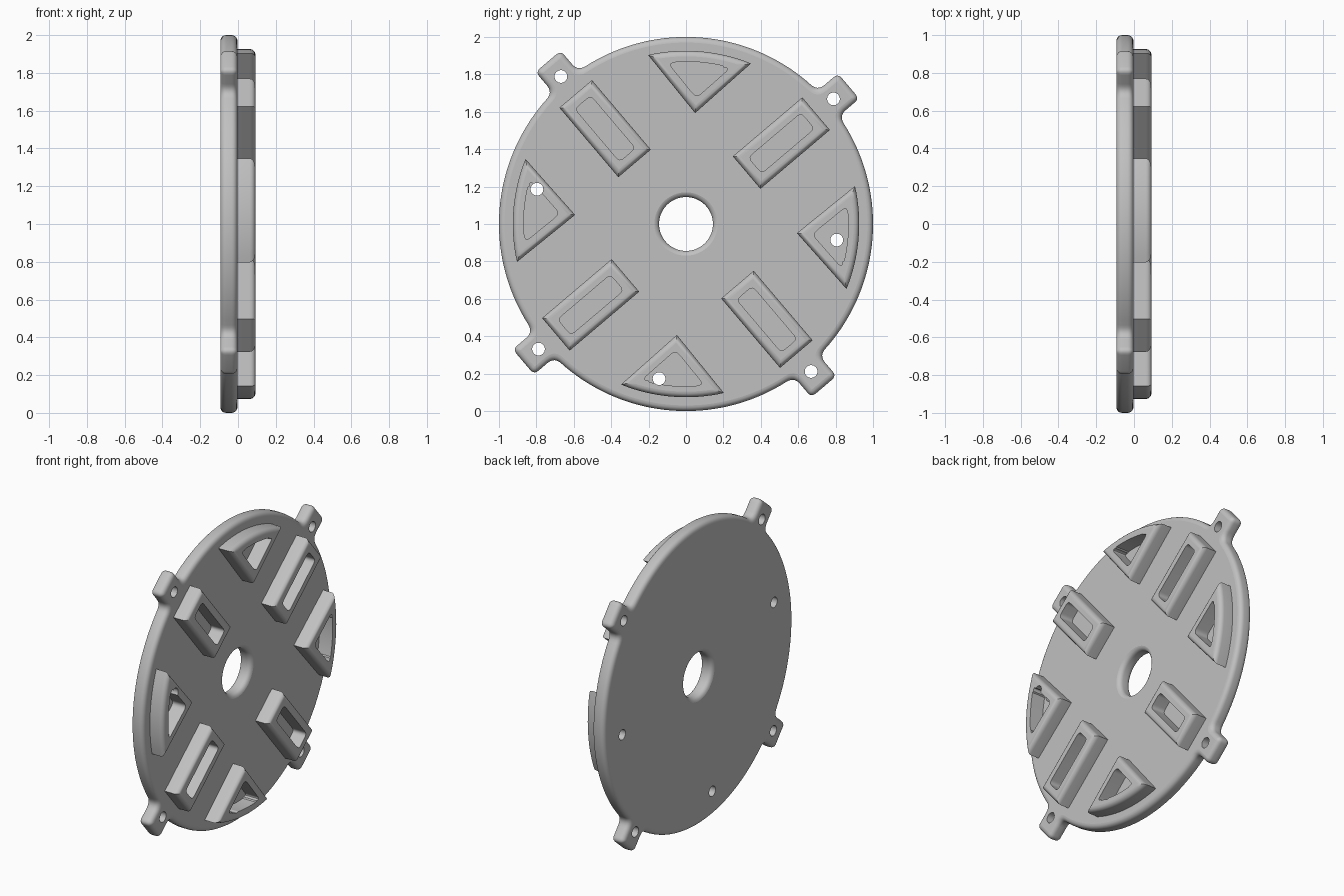
import bpy, bmesh
from math import sin, cos, pi, radians, sqrt, atan2
from mathutils import Matrix, Vector

cube = bpy.data.objects.get("Cube")
if cube:
    bpy.data.objects.remove(cube, do_unlink=True)

BACK, FACE, TOP = -0.0935, -0.003, 0.0925   # depth levels along x
SOFT = 0.03                                 # rounded edge size
TURN = radians(40.3)                        # rotation of the whole layout

# Rounded edge as (inset, depth below the face), from the side to the face
EDGE = [(SOFT * (1 - cos(k * pi / 10)), SOFT * (1 - sin(k * pi / 10))) for k in range(6)]

grey = bpy.data.materials.new("plain grey")
grey.use_nodes = True
grey.diffuse_color = (0.53, 0.53, 0.53, 1)
grey.node_tree.nodes["Principled BSDF"].inputs["Base Color"].default_value = (0.53, 0.53, 0.53, 1)


def place(angle):
    """Drawing plane (u, v) to upright (y, z), depth to x, turned about the hub."""
    upright = Matrix(((0, 0, 1, 0), (1, 0, 0, 0), (0, 1, 0, 0), (0, 0, 0, 1)))
    return Matrix.Translation((0, 0, 1)) @ upright @ Matrix.Rotation(angle, 4, 'Z')


def stack(name, rings, angle=0):
    """Closed skin over counter-clockwise (outline, depth) rings, lowest first."""
    bm = bmesh.new()
    loops = [[bm.verts.new((u, v, z)) for u, v in line] for line, z in rings]
    for a, b in zip(loops, loops[1:]):
        for k in range(len(a)):
            bm.faces.new((a[k - 1], a[k], b[k], b[k - 1]))
    bm.faces.new(loops[0][::-1])
    bm.faces.new(loops[-1])
    bm.transform(place(angle))
    mesh = bpy.data.meshes.new(name)
    bm.to_mesh(mesh)
    bm.free()
    mesh.materials.append(grey)
    obj = bpy.data.objects.new(name, mesh)
    bpy.context.scene.collection.objects.link(obj)
    return obj


def cutter(name, line, angle=0):
    return stack(name, [(line, -0.3), (line, 0.3)], angle)


def round_corner(before, p, after, size, steps=6):
    """Short curve that replaces the corner p."""
    p = Vector(p)
    a, b = (p + (Vector(q) - p).normalized() * size for q in (before, after))
    return [a * (1 - t) ** 2 + p * 2 * t * (1 - t) + b * t * t
            for t in (k / steps for k in range(steps + 1))]


def round_corners(points, size):
    out = []
    for i, p in enumerate(points):
        out += round_corner(points[i - 1], p, points[(i + 1) % len(points)], size)
    return out


def arc(radius, start, end, steps):
    return [Vector((radius * cos(start + (end - start) * k / steps),
                    radius * sin(start + (end - start) * k / steps))) for k in range(steps + 1)]


def circle(u, v, radius, count=32):
    return [p + Vector((u, v)) for p in arc(radius, 0, 2 * pi, count)[:-1]]


def cut(obj, cutters):
    for c in cutters:
        mod = obj.modifiers.new("cut", 'BOOLEAN')
        mod.operation, mod.solver, mod.object = 'DIFFERENCE', 'EXACT', c
    graph = bpy.context.evaluated_depsgraph_get()
    mesh = bpy.data.meshes.new_from_object(obj.evaluated_get(graph))
    obj.modifiers.clear()
    obj.data = mesh
    mesh.shade_smooth()
    mesh.set_sharp_from_angle(angle=radians(30))
    for poly in mesh.polygons:          # keep the broad faces truly flat
        poly.use_smooth = abs(poly.normal.x) < 0.999


# Plate: disc with four square lugs on curved roots
def plate_outline(inset):
    radius, end, half, fillet = 1 - inset, 1.14 - inset, 0.088 - inset, 0.05 + inset / 2
    root = Vector((sqrt(radius ** 2 - half ** 2), half))
    edge = atan2(root.y, root.x)
    rim = arc(radius, edge + fillet, pi / 2 - edge - fillet, 40)
    tip = round_corner((end, -half), (end, half), (root.x, half), 0.032 - inset)
    side = tip + round_corner((end, half), root, rim[0], fillet)
    other = [Vector((p.x, -p.y)) for p in reversed(side)]
    quarter = other + side + rim[1:-1]
    return [Matrix.Rotation(q * pi / 2, 2) @ p for q in range(4) for p in quarter]


rings = [(plate_outline(i), BACK + d) for i, d in reversed(EDGE)]
rings += [(plate_outline(i), FACE - d) for i, d in EDGE]
plate = stack("round_plate", rings, TURN)

# Bore cutter, flared past both faces so that the bore has soft lips
BORE = 0.144
lip = EDGE[:-1] + [(1.64 * SOFT, -0.26 * SOFT)]
rings = [(circle(0, 0, BORE + i, 64), BACK + d) for i, d in reversed(lip)]
rings += [(circle(0, 0, BORE + i, 64), FACE - d) for i, d in lip]
bore = stack("bore_cutter", rings)

# Bolt holes in the lugs and drain holes in the wedge pockets
HOLE = 0.034
lug_holes = [cutter("lug_hole_cutter", circle(1.034, 0, HOLE), TURN + q * pi / 2)
             for q in range(4)]
drain_holes = [cutter("drain_hole_cutter", circle(u, v, HOLE))
               for u, v in ((0.806, -0.086), (-0.797, 0.186), (-0.144, -0.827))]
cut(plate, [bore] + lug_holes + drain_holes)


# Raised hollow frames on the face
def wedge(inset):
    """Sector with a right-angled inner point and an outer arc."""
    apex, radius = 0.595 + inset * sqrt(2), 0.926 - inset
    u = (apex + sqrt(2 * radius ** 2 - apex ** 2)) / 2
    half = atan2(u - apex, u) * 0.965
    return [Vector((apex, 0))] + arc(radius, -half, half, 16)


def block(inset):
    u0, u1, half = 0.425 + inset, 0.912 - inset, 0.114 - inset
    return [(u0, -half), (u1, -half), (u1, half), (u0, half)]


def wedge_pocket():
    size = 0.035
    pts = wedge(0.058)
    apex, low, high = pts[0], pts[1], pts[-1]
    keep = [p for p in pts[2:-2] if abs(p.y) < high.y - size]
    return (round_corner(high, apex, low, size) + round_corner(apex, low, high, size)
            + keep + round_corner(low, high, apex, size))


pockets = []
for q in range(4):
    for name, shape, hollow, angle, holes in (
            ("block_frame", block, round_corners(block(0.059), 0.028), TURN, []),
            ("wedge_frame", wedge, wedge_pocket(), TURN - pi / 4, drain_holes)):
        angle += q * pi / 2
        rings = [(shape(0), FACE - 0.03)] + [(shape(i), TOP - d) for i, d in EDGE]
        frame = stack(f"{name}_{q + 1}", rings, angle)
        pocket = cutter("pocket_cutter", hollow, angle)
        pockets.append(pocket)
        cut(frame, [pocket] + holes)

for helper in [bore] + lug_holes + drain_holes + pockets:
    bpy.data.objects.remove(helper, do_unlink=True)
